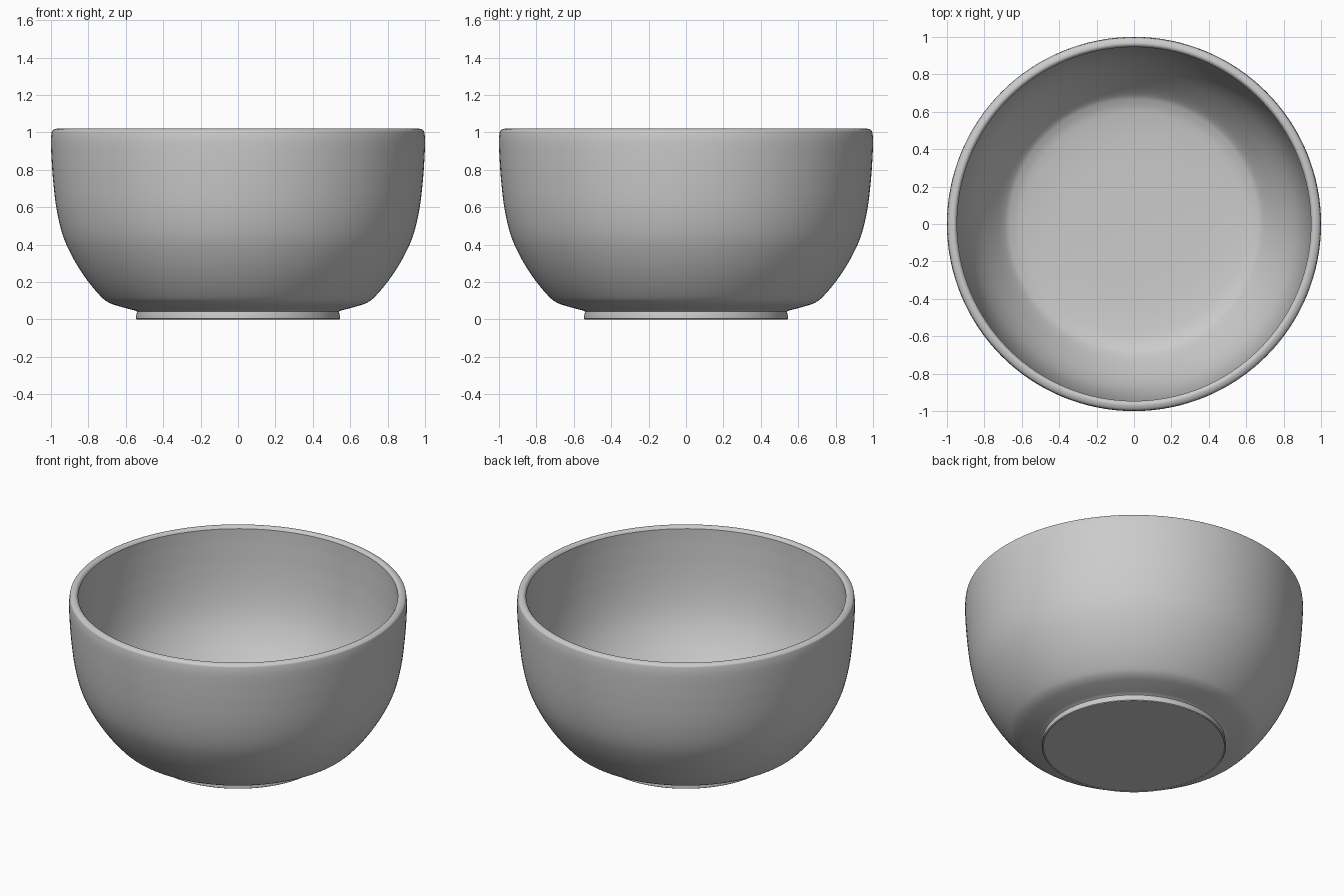
import bpy, bmesh, math
from mathutils import Vector

if "Cube" in bpy.data.objects:
    bpy.data.objects.remove(bpy.data.objects["Cube"])

SIDES = 128


def smooth_path(pts, steps=5):
    """Catmull-Rom curve through (radius, height) points."""
    p = [Vector(q) for q in pts]
    p = [2 * p[0] - p[1]] + p + [2 * p[-1] - p[-2]]
    out = []
    for a, b, c, d in zip(p, p[1:], p[2:], p[3:]):
        for i in range(steps):
            t = i / steps
            out.append(0.5 * (2 * b + (c - a) * t + (2 * a - 5 * b + 4 * c - d) * t * t
                              + (3 * b - a - 3 * c + d) * t ** 3))
    return out + [p[-2]]


def lathe(name, profile):
    bm = bmesh.new()
    verts = [bm.verts.new((r, 0, z)) for r, z in profile]
    edges = [bm.edges.new(e) for e in zip(verts, verts[1:])]
    bmesh.ops.spin(bm, geom=verts + edges, cent=(0, 0, 0), axis=(0, 0, 1),
                   angle=math.tau, steps=SIDES)
    bmesh.ops.remove_doubles(bm, verts=bm.verts, dist=0.0001)
    bmesh.ops.recalc_face_normals(bm, faces=bm.faces)
    mesh = bpy.data.meshes.new(name)
    bm.to_mesh(mesh)
    bm.free()
    obj = bpy.data.objects.new(name, mesh)
    bpy.context.collection.objects.link(obj)
    obj.select_set(True)
    bpy.context.view_layer.objects.active = obj
    bpy.ops.object.shade_smooth_by_angle(angle=math.radians(35))
    return obj


# Flat base and foot ring
foot = [(0, 0.004), (0.535, 0.004), (0.54, 0), (0.546, 0.004), (0.546, 0.012), (0.54, 0.042)]
# Rounded outer wall up to the rim
outer = smooth_path([(0.548, 0.047), (0.63, 0.069), (0.69, 0.09), (0.735, 0.125), (0.81, 0.215),
                     (0.88, 0.325), (0.935, 0.445), (0.97, 0.59), (0.99, 0.76), (1.0, 0.93),
                     (0.997, 0.995), (0.99, 1.012), (0.97, 1.02), (0.956, 1.017), (0.946, 1.005)])
# Inner wall down to the bowl floor
inner = smooth_path([(0.946, 0.93), (0.937, 0.76), (0.918, 0.6), (0.885, 0.465), (0.833, 0.35),
                     (0.765, 0.245), (0.70, 0.165), (0.655, 0.135), (0.58, 0.115), (0.4, 0.1), (0, 0.095)])

lathe("bowl", foot + outer + inner)
